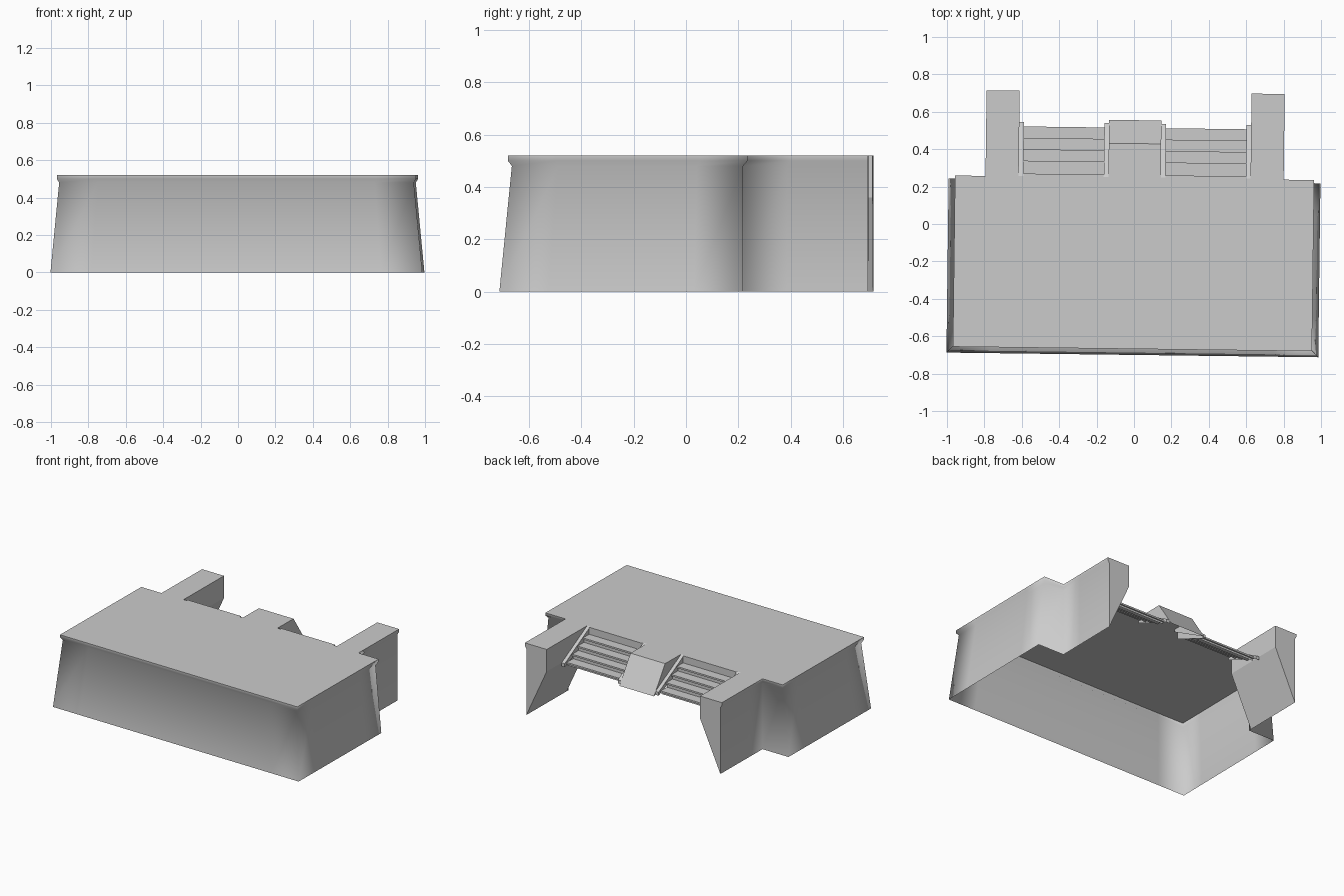
import bpy, bmesh
from mathutils import Matrix, Vector

cube = bpy.data.objects.get("Cube")
if cube:
    bpy.data.objects.remove(cube, do_unlink=True)

stone = bpy.data.materials.new("plain_grey_stone")
stone.use_nodes = True
grey = (0.6, 0.6, 0.6, 1)
stone.diffuse_color = grey
stone.node_tree.nodes["Principled BSDF"].inputs["Base Color"].default_value = grey

TURN = Matrix.Rotation(-0.0126, 4, "Z")   # the whole podium sits slightly askew
TOP, LIP, NECK, LOW = 0.52, 0.50, 0.48, 0.36
BACK, END = 0.25, 0.705


def mirrored(name, faces, smooth=False):
    """Make an object from faces on the +x side plus their mirror images."""
    bm = bmesh.new()
    for face in faces:
        bm.faces.new([bm.verts.new(p) for p in face])
        bm.faces.new([bm.verts.new((-x, y, z)) for x, y, z in reversed(face)])
    bmesh.ops.remove_doubles(bm, verts=bm.verts, dist=0.0005)
    bm.transform(TURN)
    for f in bm.faces:
        f.smooth = smooth
    mesh = bpy.data.meshes.new(name)
    bm.to_mesh(mesh)
    bm.free()
    mesh.materials.append(stone)
    obj = bpy.data.objects.new(name, mesh)
    bpy.context.collection.objects.link(obj)
    return obj


def sweep(profile, x0, x1):
    """Extrude a (y, z) profile across x."""
    return [[(x0, *a), (x1, *a), (x1, *b), (x0, *b)]
            for a, b in zip(profile, profile[1:])]


def side(x, points):
    return [(x, y, z) for y, z in points]


# Terrace deck with side piers and central pedestal top
deck = [(0, -0.668), (0.96, -0.668), (0.96, 0.247), (0.797, 0.247), (0.797, END),
        (0.62, END), (0.62, BACK), (0.14, BACK), (0.14, 0.43), (0, 0.43)]
mirrored("terrace_deck", [[(x, y, TOP) for x, y in deck]])

# Battered outer walls with projecting rim, softly shaded around the corners
def wall_plan(pier_x, wing_x, back_y, front_y):
    return [(pier_x, END), (pier_x, back_y), (wing_x, back_y),
            (wing_x, front_y), (0, front_y)]


def refine(corners, z):
    stops = [(0, 0.65), (0,), (0, 0.2, 0.8), (0, 0.22)]
    ring = []
    for a, b, ts in zip(corners, corners[1:], stops):
        ring += [Vector((*a, z)).lerp(Vector((*b, z)), t) for t in ts]
    return ring + [Vector((*corners[-1], z))]


rim = wall_plan(0.797, 0.96, 0.247, -0.668)
rings = [refine(wall_plan(0.785, 0.994, 0.23, -0.70), 0),
         refine(wall_plan(0.785, 0.948, 0.23, -0.653), NECK),
         refine(rim, LIP), refine(rim, TOP)]
walls = []
for lower, upper in zip(rings, rings[1:]):
    for i in range(len(lower) - 1):
        walls.append([lower[i + 1], lower[i], upper[i], upper[i + 1]])
mirrored("outer_walls", walls, smooth=True)

# Pier inner faces, sloping undersides and end faces
mirrored("side_piers", [
    side(0.62, [(BACK, TOP), (END, TOP), (END, LOW), (BACK, LOW)]),
    [(0.62, BACK, LOW), (0.62, END, LOW), (0.785, END, 0), (0.785, BACK, 0)],
    [(x, END, z) for x, z in [(0.62, TOP), (0.797, TOP), (0.797, LIP),
                              (0.785, NECK), (0.785, 0), (0.62, LOW)]]])

# Central pedestal: sloping back and cheeks
mirrored("central_pedestal",
         sweep([(0.43, TOP), (0.555, 0.33)], 0, 0.14)
         + [side(0.14, [(BACK, LIP), (0.555, 0.33), (0.43, TOP), (BACK, TOP)])])

# Two flights of steps with small nosings
profile = [(BACK, TOP), (0.262, TOP)]
edge = 0.262
for i in range(4):
    z = 0.469 - 0.036 * i
    nose = 0.331 + 0.061 * i
    profile += [(edge, z), (nose, z), (nose, z - 0.012), (nose - 0.01, z - 0.012)]
    edge = nose - 0.01
profile.append((edge, 0.335))
mirrored("steps", sweep(profile, 0.165, 0.595))

# Sloping stringers beside each flight
slope = [(BACK, TOP), (0.537, LOW), (0.537, 0.335)]
cheek = slope + [(BACK, 0.455)]
mirrored("stringers",
         sweep(slope, 0.14, 0.165) + sweep(slope, 0.595, 0.62)
         + [side(0.165, cheek[::-1]), side(0.595, cheek)])
